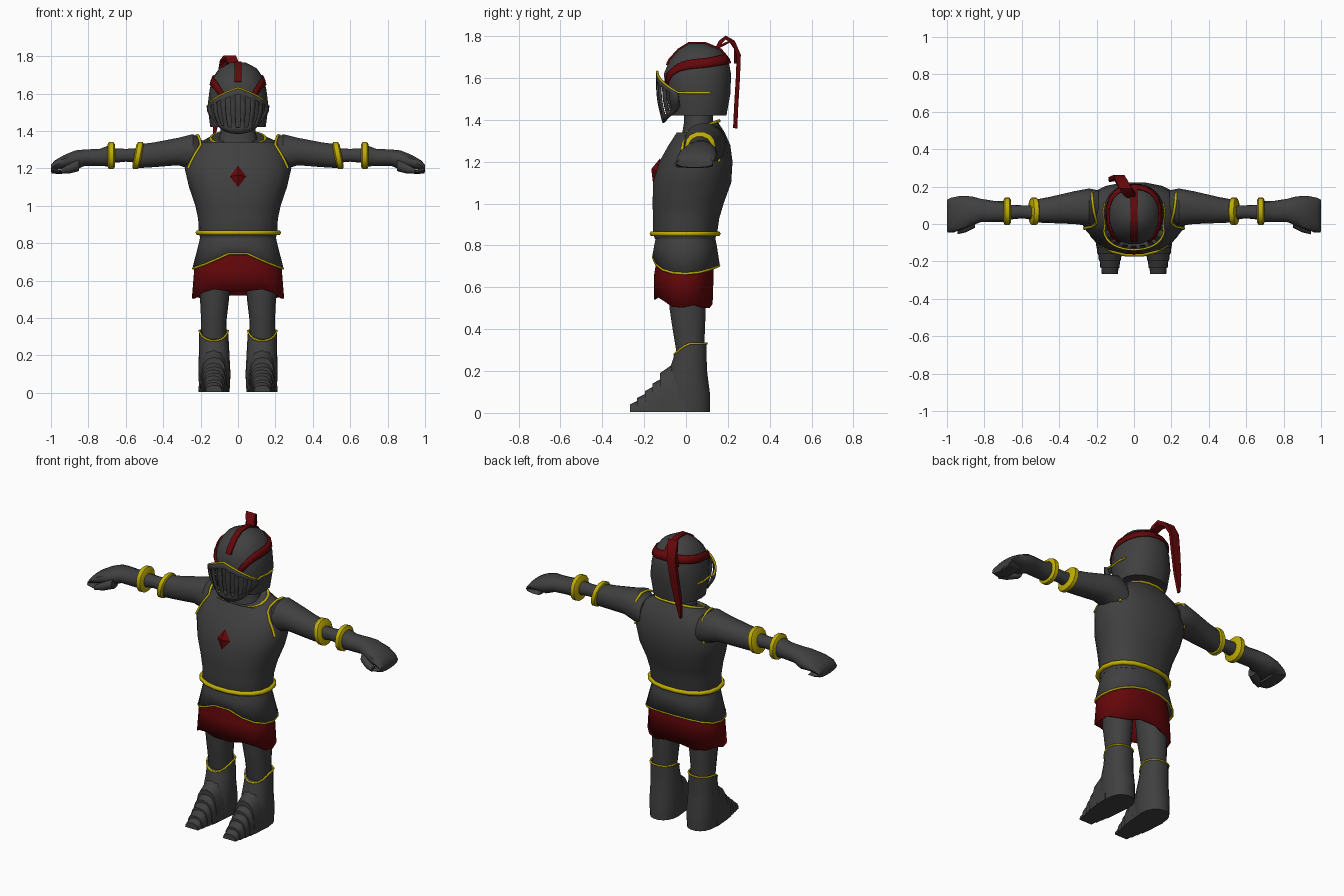
import bpy, bmesh, math
from mathutils import Vector

if "Cube" in bpy.data.objects:
    bpy.data.objects.remove(bpy.data.objects["Cube"])

def mat(name, c):
    m = bpy.data.materials.new(name)
    m.diffuse_color = (*c, 1)
    m.use_nodes = True
    m.node_tree.nodes["Principled BSDF"].inputs["Base Color"].default_value = m.diffuse_color
    return m

STEEL = mat("dark steel", (0.051, 0.051, 0.051))
RED = mat("deep red", (0.127, 0.002, 0.003))
GOLD = mat("gold trim", (0.53, 0.42, 0.001))
N = 18
TAU = math.tau

def se(v, p):
    return math.copysign(abs(v) ** p, v)

def oval(p=1.0, n=N):
    return [(se(math.cos(i * TAU / n), p), se(math.sin(i * TAU / n), p)) for i in range(n)]

def zring(z, x0, x1, y0, y1, p=0.9):
    f = z if callable(z) else (lambda c, s: z)
    return [((x0+x1)/2 + (x1-x0)/2*c, (y0+y1)/2 + (y1-y0)/2*s, f(c, s)) for c, s in oval(p)]

def xring(x, y0, y1, z0, z1, sx=1, p=0.9):
    return [(sx*x, (y0+y1)/2 + (y1-y0)/2*c, (z0+z1)/2 + (z1-z0)/2*s) for c, s in oval(p, 14)]

def finish(name, verts, faces, m, angle=40, solid=0):
    bm = bmesh.new()
    vs = [bm.verts.new(v) for v in verts]
    for f in faces:
        bm.faces.new([vs[i] for i in f])
    bmesh.ops.recalc_face_normals(bm, faces=bm.faces)
    me = bpy.data.meshes.new(name)
    bm.to_mesh(me)
    bm.free()
    ob = bpy.data.objects.new(name, me)
    bpy.context.collection.objects.link(ob)
    me.materials.append(m)
    bpy.ops.object.select_all(action='DESELECT')
    bpy.context.view_layer.objects.active = ob
    ob.select_set(True)
    bpy.ops.object.shade_smooth_by_angle(angle=math.radians(angle))
    if solid:
        md = ob.modifiers.new("thickness", 'SOLIDIFY')
        md.thickness, md.offset = solid, 0
    return ob

def loft(name, rings, m, caps=(True, True), angle=40, solid=0):
    n = len(rings[0])
    verts = [v for r in rings for v in r]
    faces = [(k*n+i, k*n+(i+1) % n, (k+1)*n+(i+1) % n, (k+1)*n+i)
             for k in range(len(rings)-1) for i in range(n)]
    if caps[0]:
        faces.append(tuple(range(n)))
    if caps[1]:
        faces.append(tuple(range(len(verts)-n, len(verts))))
    return finish(name, verts, faces, m, angle, solid)

def tube(name, pts, r, m=GOLD, closed=True):
    cu = bpy.data.curves.new(name, 'CURVE')
    cu.dimensions = '3D'
    cu.bevel_depth, cu.bevel_resolution, cu.use_fill_caps = r, 1, True
    sp = cu.splines.new('POLY')
    sp.points.add(len(pts)-1)
    for q, v in zip(sp.points, pts):
        q.co = (*v, 1)
    sp.use_cyclic_u = closed
    ob = bpy.data.objects.new(name, cu)
    bpy.context.collection.objects.link(ob)
    cu.materials.append(m)
    bpy.ops.object.select_all(action='DESELECT')
    bpy.context.view_layer.objects.active = ob
    ob.select_set(True)
    bpy.ops.object.convert(target='MESH')

def ribbon(name, pts, widths, th, m):
    # flat strip lying in x, following points
    P = [Vector(p) for p in pts]
    rings = []
    for i, (p, w) in enumerate(zip(P, widths)):
        t = P[min(i+1, len(P)-1)] - P[max(i-1, 0)]
        nrm = t.cross(Vector((1, 0, 0))).normalized() * th / 2
        wx = Vector((w, 0, 0))
        rings.append([p-wx-nrm, p+wx-nrm, p+wx+nrm, p-wx+nrm])
    loft(name, rings, m)

def at(prof, z):
    # half width, front and back of a profile of (z, half width, front, back)
    for a, b in zip(prof, prof[1:]):
        if a[0] <= z <= b[0]:
            break
    t = (z-a[0]) / (b[0]-a[0])
    return [u+(v-u)*t for u, v in zip(a[1:], b[1:])]

def surf(prof, deg, z, off=0.0):
    hw, yf, yb = at(prof, z)
    c, s = math.cos(math.radians(deg)), math.sin(math.radians(deg))
    return ((hw+off)*se(c, .9), (yf+yb)/2 + ((yb-yf)/2+off)*se(s, .9), z)

def on_x(prof, x, z, face):
    # surface point at a given x and z, on the front (-1) or back (1)
    hw, yf, yb = at(prof, z)
    k = max(0, 1-(x/hw)**(2/.9))**.45
    return (x, (yf+yb)/2 + face*(yb-yf)/2*k, z)

# breastplate with a shallow spine groove
torso = [(.83, .203, -.15, .145), (.86, .21, -.16, .155), (.93, .213, -.16, .165), (1.0, .228, -.162, .185),
         (1.1, .262, -.16, .22), (1.2, .285, -.13, .225), (1.28, .262, -.085, .215), (1.34, .215, -.045, .19)]
rings = [zring(z, -w, w, f, b) for z, w, f, b in torso]
rings.append(zring(lambda c, s: 1.365+.035*s, -.14, .14, -.03, .155))
rings = [[(x, y-(.014*max(0, 1-abs(x)/.06) if y > .1 else 0), z) for x, y, z in r] for r in rings]
loft("breastplate", rings, STEEL)
tube("belt", zring(.856, -.214, .217, -.163, .155), .0135)
tube("collar_trim", zring(lambda c, s: 1.36+.036*s, -.147, .147, -.04, .16), .008)
loft("neck", [zring(1.33, -.11, .11, -.02, .14), zring(1.39, -.095, .095, -.01, .13),
              zring(1.48, -.09, .09, -.01, .13)], STEEL)

# chest gem
gem = [(0, -.158, 1.10), (.045, -.14, 1.155), (0, -.125, 1.215), (-.045, -.14, 1.155), (0, -.166, 1.165), (0, -.1, 1.155)]
finish("chest_gem", gem, [(i, (i+1) % 4, k) for i in range(4) for k in (4, 5)], RED, 10)

# hip armour with a pointed arch in the front hem, cloth skirt underneath
def hem(c, s):
    return .665 + (.103*(1-abs(c))**1.15 if s < 0 else .04*s*s)
hip = zring(hem, -.24, .24, -.16, .16)
loft("hip_armour", [zring(.85, -.195, .195, -.14, .135), zring(.8, -.205, .205, -.15, .145), hip],
     STEEL, (True, False), solid=.008)
tube("hip_trim", hip, .0065)
def cloth(c, s):
    return .515 + .035*max(0, -s) - .012*c*c + .012*math.sin(5*math.atan2(s, c))
loft("cloth_skirt", [zring(.79, -.19, .19, -.13, .125), zring(.66, -.23, .23, -.15, .13),
                     zring(cloth, -.243, .243, -.15, .125)], RED, (True, False), solid=.008)

for sx, side in ((1, "right"), (-1, "left")):
    def zr(z, x0, x1, y0, y1):
        return zring(z, *sorted((sx*x0, sx*x1)), y0, y1)
    # leg and boot
    loft(side+"_leg", [zr(.68, .035, .205, -.09, .1), zr(.5, .048, .203, -.08, .095), zr(.4, .06, .198, -.065, .092),
                       zr(.28, .065, .195, -.045, .085)], STEEL)
    def cuff(c, s):
        return .332 - .055*max(0, -s)**1.5
    top = zr(cuff, .053, .207, -.057, .1)
    loft(side+"_boot", [top, zr(.25, .048, .208, -.065, .1), zr(.19, .045, .21, -.085, .103), zr(.1, .04, .212, -.1, .115),
                        zr(.005, .045, .207, -.1, .115)], STEEL)
    tube(side+"_boot_trim", top, .0055)
    # overlapping foot plates
    plates = [(.0, -.125, .27, .185, .082), (-.08, -.16, .18, .135, .076), (-.12, -.195, .14, .1, .067),
              (-.16, -.235, .105, .065, .058), (-.2, -.268, .068, .035, .049)]
    for i, (ya, yb, za, zb, w) in enumerate(plates):
        dome = [(math.cos(k*math.pi/8), math.sin(k*math.pi/8)) for k in range(9)]
        loft(f"{side}_foot_plate_{i+1}", [[(sx*.129+ww*se(c, .75), y, .005+z*se(s, .75)) for c, s in dome]
             for y, z, ww in ((ya, za, w), (yb, zb, w*.88))], STEEL)

    # arm
    def arm(name, rows):
        loft(side+name, [xring(*r, sx=sx) for r in rows], STEEL)
    arm("_upper_arm", [(.19, .02, .18, 1.17, 1.35), (.24, -.01, .19, 1.19, 1.385), (.32, .0, .175, 1.215, 1.365),
                       (.45, .005, .145, 1.205, 1.34), (.53, .008, .13, 1.2, 1.33)])
    arm("_elbow", [(.5, .02, .1, 1.225, 1.31), (.6, .03, .1, 1.235, 1.305), (.7, .02, .105, 1.225, 1.31)])
    arm("_gauntlet", [(.68, .012, .122, 1.208, 1.328), (.74, .01, .122, 1.212, 1.305), (.82, .01, .135, 1.212, 1.302),
                      (.87, -.01, .148, 1.19, 1.297), (.93, -.035, .15, 1.195, 1.272), (.98, -.045, .14, 1.19, 1.243),
                      (1.0, -.04, .13, 1.18, 1.218)])
    # curled fingers and thumb
    arm("_fingers", [(.92, -.02, .125, 1.172, 1.186), (.96, -.045, .13, 1.17, 1.192), (.998, -.045, .13, 1.172, 1.215)])
    arm("_thumb", [(.85, -.02, .05, 1.185, 1.25), (.9, -.045, .02, 1.172, 1.225), (.945, -.055, -.015, 1.172, 1.2)])
    # broad gold bands, the upper one leaning
    for name, x, tilt in (("_upper_arm_band", .535, .013), ("_wrist_band", .678, 0)):
        band = []
        for dx, g in ((-.02, -.006), (-.012, .008), (.012, .008), (.02, -.006)):
            r = xring(x+dx, .002-g, .134+g, 1.202-g, 1.335+g, sx=sx)
            band.append([(px-sx*tilt*(pz-1.267)/.07, py, pz) for px, py, pz in r])
        loft(side+name, band, GOLD)
    # trim around the arm opening
    pts = [on_x(torso, x, z, -1) for x, z in ((.267, 1.2), (.25, 1.24), (.225, 1.285), (.2, 1.325))]
    pts += [(.203, .02, 1.352), (.215, .07, 1.377), (.222, .12, 1.374), (.226, .165, 1.345)]
    pts += [on_x(torso, x, z, 1) for x, z in ((.228, 1.29), (.23, 1.25), (.233, 1.2))]
    tube(side+"_armhole_trim", [(sx*x, y, z) for x, y, z in pts], .0075, closed=False)

# helmet
helm = [(1.42, .148, -.075, .195), (1.53, .163, -.098, .215), (1.62, .152, -.108, .217), (1.685, .135, -.08, .205),
        (1.735, .1, -.035, .165), (1.766, .04, .015, .09)]
loft("helmet", [zring(z, -w, w, f, b) for z, w, f, b in helm], STEEL)

# crest stripe over the top and a side band around the back
crest = [(0, f-.001, z+.002) for z, w, f, b in [(1.66, 0, -.091, 0)] + helm[3:]]
crest += [(0, b+.002, z+.002) for z, w, f, b in helm[:2:-1]]
ribbon("crest_stripe", crest, [.018]*len(crest), .009, RED)
path = [(-66, 1.575), (-56, 1.605), (-45, 1.633), (-30, 1.655), (-12, 1.666), (10, 1.672), (30, 1.679),
        (50, 1.685), (70, 1.69), (90, 1.693)]
path += [(180-d, z) for d, z in path[-2::-1]]
vs = [surf(helm, d, z+h, .005) for d, z in path for h in (-.022, 0, .022)]
finish("side_band", vs, [(3*i+k, 3*i+3+k, 3*i+4+k, 3*i+1+k) for i in range(len(path)-1) for k in (0, 1)],
       RED, solid=.008)

# barred visor: solid frame and cheeks, open slots between the bars
def visor(u, v):
    a = math.sin(u*1.45)
    top = Vector((.162*a, -.138+.1*u*u, 1.63-.1*abs(u)**1.1))
    bot = Vector((.115*a, -.108+.08*u*u, 1.385+.075*u*u))
    p = top.lerp(bot, v)
    bulge = math.sin(v*math.pi)
    return p + Vector((.018*a*bulge, -.012*bulge*(1-u*u), 0))
C, R = 17, 7
vs = [visor(-1+2*i/C, j/R) for j in range(R+1) for i in range(C+1)]
fs = [(j*(C+1)+i, j*(C+1)+i+1, (j+1)*(C+1)+i+1, (j+1)*(C+1)+i) for j in range(R) for i in range(C)
      if not (1 <= j < R-1 and 2 <= i <= C-3 and i % 2 == 0)]
finish("visor", vs, fs, STEEL, solid=.009)
rim = [visor(-1+i/8, 0) for i in range(17)]
back = [surf(helm, d, 1.53, .001) for d in (-20, 0, 18)]
tube("visor_trim", [(-x, y, z) for x, y, z in back[::-1]] + rim + back, .006, closed=False)

# plume: trailing ribbon with a short tuft
ribbon("plume", [(-.005, .14, 1.72), (-.03, .165, 1.772), (-.045, .19, 1.793), (-.065, .225, 1.772), (-.08, .252, 1.71),
                 (-.095, .248, 1.6), (-.115, .24, 1.47), (-.13, .235, 1.36)],
       [.018, .03, .033, .032, .028, .026, .02, .004], .02, RED)
ribbon("plume_tuft", [(-.01, .16, 1.75), (-.045, .21, 1.775), (-.085, .235, 1.74), (-.11, .235, 1.67)],
       [.02, .025, .018, .005], .012, RED)
